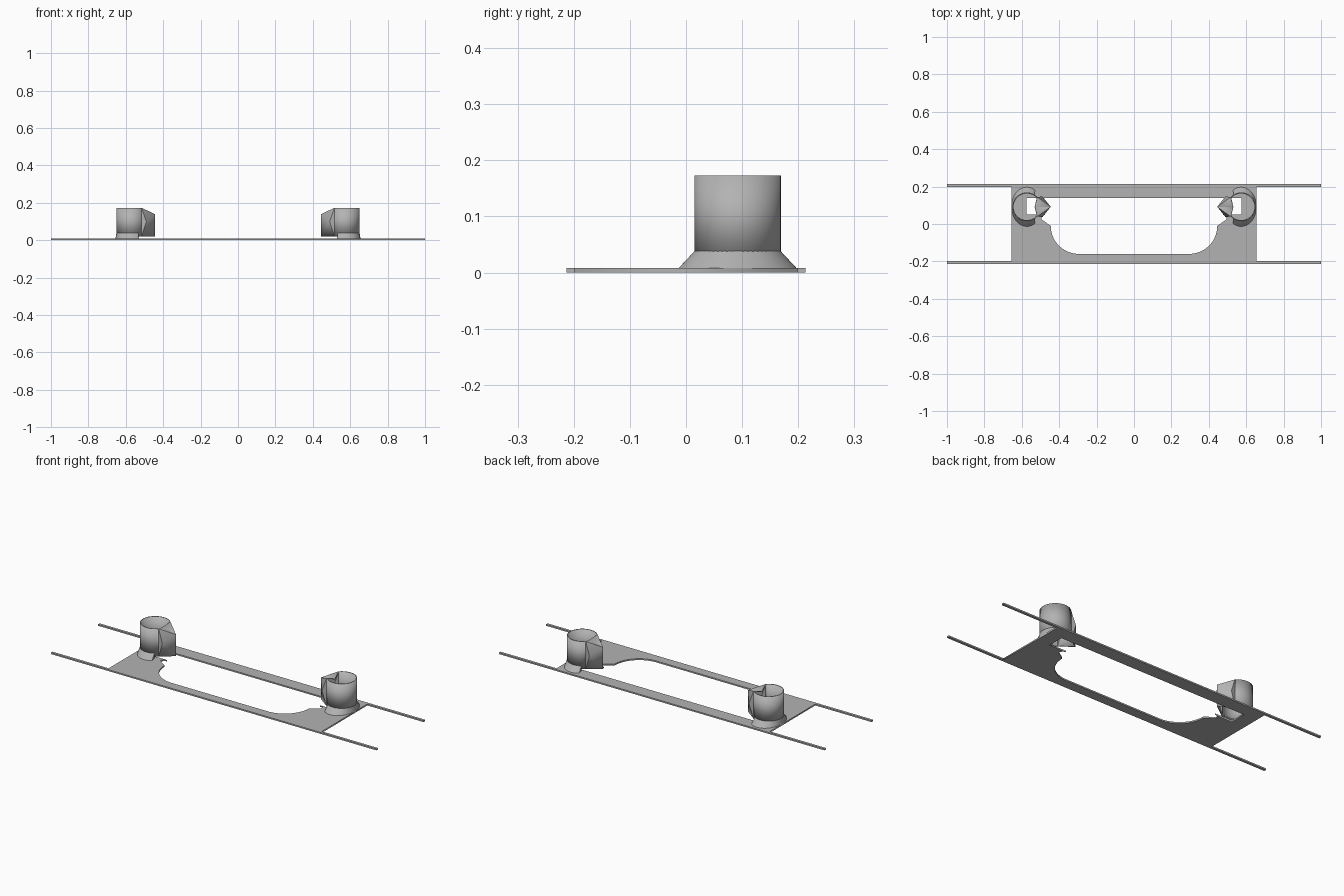
import bpy, bmesh
from math import cos, sin, radians

cube = bpy.data.objects.get("Cube")
if cube:
    bpy.data.objects.remove(cube)

grey = bpy.data.materials.new("light_grey")
grey.use_nodes = True
colour = (0.45, 0.45, 0.45, 1)
grey.diffuse_color = colour
grey.node_tree.nodes["Principled BSDF"].inputs["Base Color"].default_value = colour

PLATE = 0.008          # plate thickness
CX, CY, R = 0.573, 0.092, 0.077   # tower centre and radius
SEGS = 40


def add_object(name, data):
    ob = bpy.data.objects.new(name, data)
    bpy.context.collection.objects.link(ob)
    data.materials.append(grey)
    return ob


def finish(name, bm):
    bmesh.ops.recalc_face_normals(bm, faces=bm.faces)
    mesh = bpy.data.meshes.new(name)
    bm.to_mesh(mesh)
    bm.free()
    return add_object(name, mesh)


def smooth(ob):
    bpy.ops.object.select_all(action='DESELECT')
    ob.select_set(True)
    bpy.context.view_layer.objects.active = ob
    bpy.ops.object.shade_smooth_by_angle(angle=radians(30))


def arc(cx, cy, r, start, end, n):
    angles = [radians(start + (end - start) * i / n) for i in range(n + 1)]
    return [(cx + r * cos(a), cy + r * sin(a)) for a in angles]


def flat_plate(name, outlines):
    """Filled outline with holes, given thickness."""
    curve = bpy.data.curves.new(name, 'CURVE')
    curve.dimensions = '2D'
    curve.fill_mode = 'BOTH'
    curve.extrude = PLATE / 2
    for pts in outlines:
        spline = curve.splines.new('POLY')
        spline.points.add(len(pts) - 1)
        for p, (x, y) in zip(spline.points, pts):
            p.co = (x, y, 0, 1)
        spline.use_cyclic_u = True
    temp = bpy.data.objects.new(name + "_outline", curve)
    bpy.context.collection.objects.link(temp)
    dg = bpy.context.evaluated_depsgraph_get()
    mesh = bpy.data.meshes.new_from_object(temp.evaluated_get(dg))
    bpy.data.objects.remove(temp)
    mesh.materials.clear()
    ob = add_object(name, mesh)
    ob.location.z = PLATE / 2
    return ob


# Base plate with the large opening and a notch beneath each tower
half = [(0.575, 0.14), (0.575, 0.05)]
half += arc(0.47, 0.025, 0.025, 90, 0, 8)
half += arc(0.295, -0.01, 0.15, 0, -90, 20)
opening = half + [(-x, y) for x, y in reversed(half)]
border = [(-0.655, -0.205), (0.655, -0.205), (0.655, 0.205), (-0.655, 0.205)]
flat_plate("base_plate", [border, opening])

# Long rails along both edges
for name, y in (("front_rail", -0.206), ("back_rail", 0.206)):
    bm = bmesh.new()
    bmesh.ops.create_cube(bm, size=1)
    bmesh.ops.scale(bm, verts=bm.verts, vec=(2, 0.014, PLATE))
    bmesh.ops.translate(bm, verts=bm.verts, vec=(0, y, PLATE / 2))
    finish(name, bm)


def tower(prefix, side):
    # Local x points towards the middle of the model
    def vert(bm, x, y, z):
        return bm.verts.new((side * (CX - x), CY + y, z))

    # Hollow round wall, open on the inner side
    bm = bmesh.new()
    low, high = [], []
    for x, y in arc(0, 0, R, 42, 318, SEGS):
        low.append(vert(bm, x, y, 0.02))
        high.append(vert(bm, x, y, 0.173))
    for i in range(SEGS):
        bm.faces.new((low[i], low[i + 1], high[i + 1], high[i]))

    # Faceted beak closing the inner side
    dip = vert(bm, 0.043, 0, 0.158)
    keel_top = vert(bm, 0.128, 0, 0.14)
    keel_low = vert(bm, 0.128, 0, 0.02)
    for end, y in ((0, 0.056), (-1, -0.056)):
        a, b = high[end], low[end]
        s = vert(bm, 0.083, y, 0.1)
        for tri in ((a, b, s), (a, s, keel_top), (s, keel_low, keel_top),
                    (s, b, keel_low), (a, dip, keel_top)):
            bm.faces.new(tri)
    wall = finish(prefix + "_tower", bm)
    solid = wall.modifiers.new("wall_thickness", 'SOLIDIFY')
    solid.thickness = 0.006
    solid.offset = -1
    smooth(wall)

    # Flared skirt joining the wall to the plate
    bm = bmesh.new()
    rings = []
    for c, s in arc(0, 0, 1, 58, 302, SEGS):
        rings.append([vert(bm, R * c, R * s, 0.038),
                      vert(bm, 0.082 * c, 0.105 * s, PLATE),
                      vert(bm, 0.071 * c, 0.071 * s, PLATE),
                      vert(bm, 0.071 * c, 0.071 * s, 0.038)])
    for p, q in zip(rings, rings[1:]):
        for k in range(4):
            j = (k + 1) % 4
            bm.faces.new((p[k], p[j], q[j], q[k]))
    bm.faces.new(rings[0])
    bm.faces.new(rings[-1])
    smooth(finish(prefix + "_skirt", bm))


tower("left", 1)
tower("right", -1)
